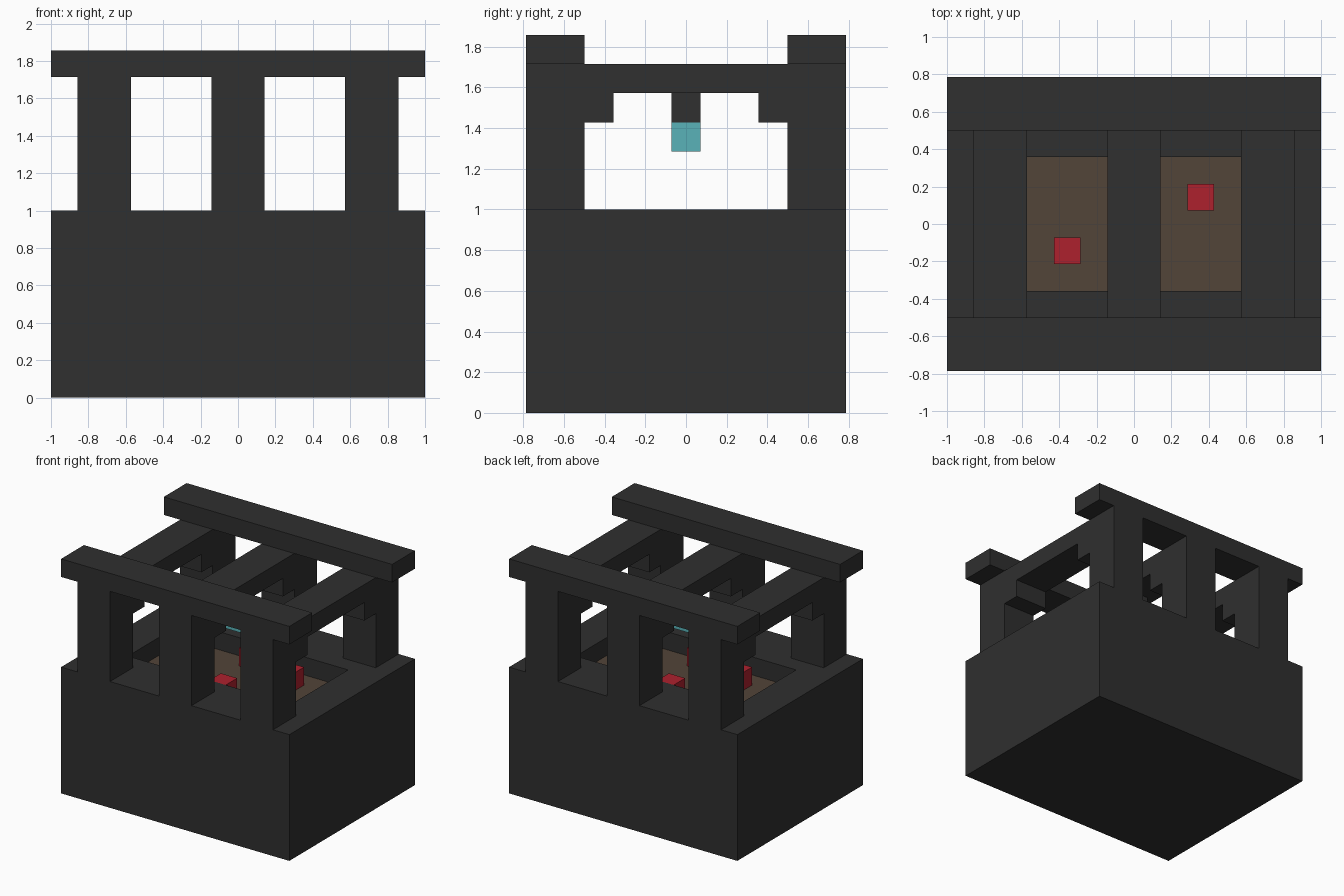
import bpy
import bmesh

if "Cube" in bpy.data.objects:
    bpy.data.objects.remove(bpy.data.objects["Cube"], do_unlink=True)

U = 1 / 14  # the model sits on a block grid of this size


def make_material(name, rgb):
    mat = bpy.data.materials.new(name)
    mat.use_nodes = True
    color = (*rgb, 1)
    mat.diffuse_color = color
    mat.node_tree.nodes["Principled BSDF"].inputs["Base Color"].default_value = color
    return mat


charcoal = make_material("charcoal", (0.029, 0.029, 0.029))
brown = make_material("brown", (0.084, 0.058, 0.040))
red = make_material("red", (0.42, 0.015, 0.027))
teal = make_material("teal", (0.10, 0.45, 0.48))


def block(name, mat, low, high):
    """Flat-shaded box between two grid corners."""
    bm = bmesh.new()
    bmesh.ops.create_cube(bm, size=1)
    for v in bm.verts:
        v.co = [(lo if c < 0 else hi) * U for c, lo, hi in zip(v.co, low, high)]
    mesh = bpy.data.meshes.new(name)
    bm.to_mesh(mesh)
    bm.free()
    mesh.materials.append(mat)
    obj = bpy.data.objects.new(name, mesh)
    bpy.context.collection.objects.link(obj)
    return obj


# Base with a sunken brown floor
base = block("base", charcoal, (-14, -11, 0), (14, 11, 14))
base.data.materials.append(brown)
bm = bmesh.new()
bm.from_mesh(base.data)
top = max(bm.faces, key=lambda f: f.calc_center_median().z)
bmesh.ops.inset_region(bm, faces=[top], thickness=U)
for v in top.verts:
    v.co.x = (10 if v.co.x > 0 else -10) * U
    v.co.y = (5 if v.co.y > 0 else -5) * U
floor = bmesh.ops.extrude_discrete_faces(bm, faces=[top])["faces"][0]
for v in floor.verts:
    v.co.z = 12 * U
floor.material_index = 1
bm.to_mesh(base.data)
bm.free()

# Posts, brackets and top rails on the front and back
for side, s in (("front", -1), ("back", 1)):
    def span(a, b):
        return sorted((s * a, s * b))

    y0, y1 = span(7, 11)
    c0, c1 = span(5, 7)
    block(side + "_rail", charcoal, (-14, y0, 24), (14, y1, 26))
    for place, x in (("right", -10), ("middle", 0), ("left", 10)):
        name = side + "_" + place
        block(name + "_post", charcoal, (x - 2, y0, 14), (x + 2, y1, 24))
        block(name + "_bracket", charcoal, (x - 2, c0, 20), (x + 2, c1, 22))

# Cross beams
for place, x in (("right", -10), ("middle", 0), ("left", 10)):
    block(place + "_beam", charcoal, (x - 2, -7, 22), (x + 2, 7, 24))

# Hanging lamp below the middle beam
block("lamp_mount", charcoal, (-1, -1, 20), (1, 1, 22))
block("lamp", teal, (-1, -1, 18), (1, 1, 20))

# Red blocks on the floor, in half-turn pairs
for i, (x, y) in enumerate(((5, 2), (1, -4))):
    for j, s in enumerate((1, -1)):
        block(f"floor_block_{2 * i + j + 1}", red,
              (s * x - 1, s * y - 1, 12), (s * x + 1, s * y + 1, 14))
